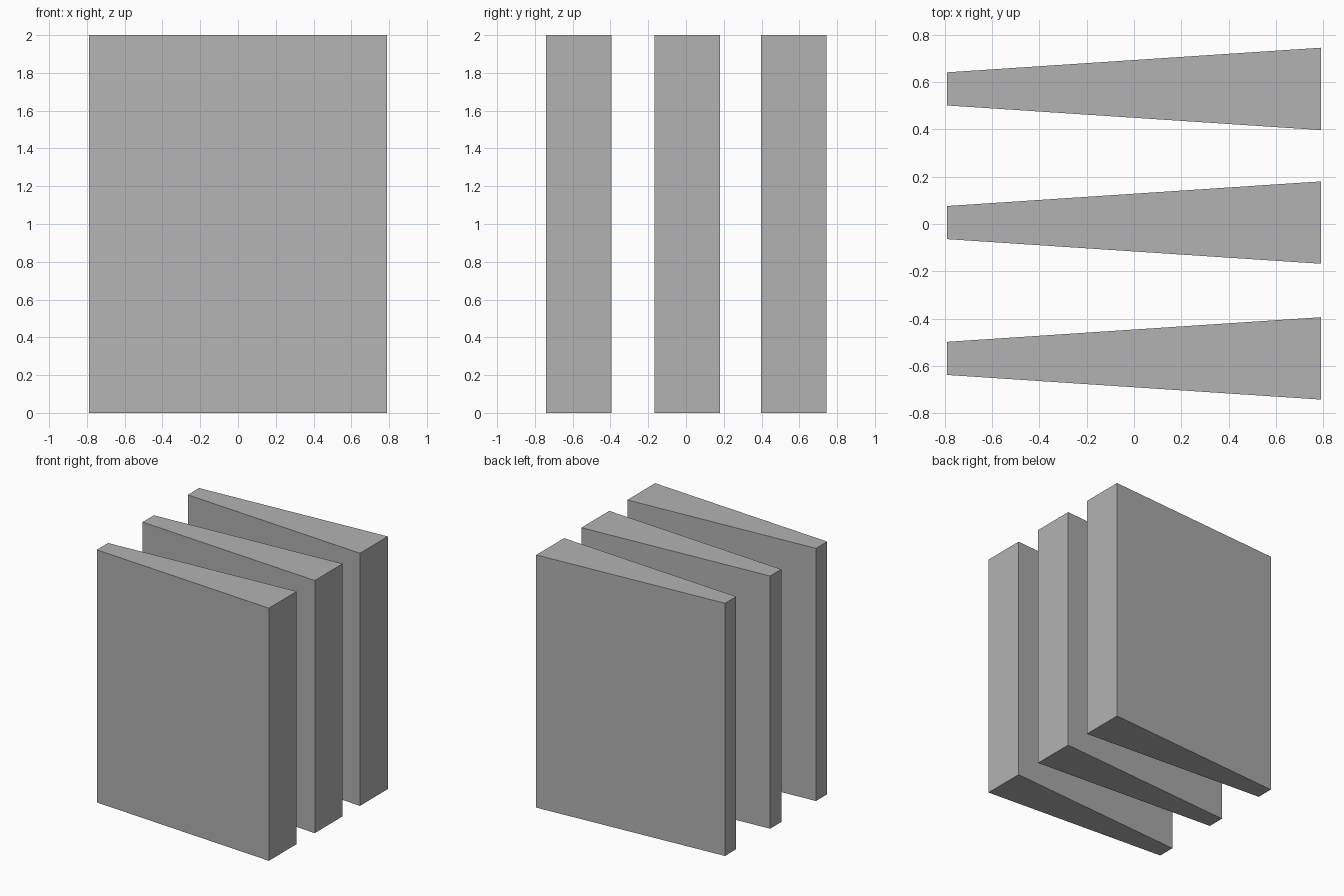
import bpy
import bmesh

cube = bpy.data.objects.get("Cube")
if cube:
    bpy.data.objects.remove(cube, do_unlink=True)

# Single plain grey
grey = bpy.data.materials.new("plain_grey")
grey.use_nodes = True
colour = (0.45, 0.45, 0.45, 1)
grey.diffuse_color = colour
grey.node_tree.nodes["Principled BSDF"].inputs["Base Color"].default_value = colour

HALF_LENGTH, HEIGHT = 0.79, 2.0
NARROW, WIDE = 0.07, 0.174  # half thickness at each end


def tapered_slab(name, y):
    """Upright slab, thin at -x and thick at +x."""
    bm = bmesh.new()
    outline = [(-HALF_LENGTH, -NARROW), (HALF_LENGTH, -WIDE),
               (HALF_LENGTH, WIDE), (-HALF_LENGTH, NARROW)]
    base = bm.faces.new([bm.verts.new((px, py, 0)) for px, py in outline])
    top = bmesh.ops.extrude_face_region(bm, geom=[base], use_keep_orig=True)
    verts = [g for g in top["geom"] if isinstance(g, bmesh.types.BMVert)]
    bmesh.ops.translate(bm, verts=verts, vec=(0, 0, HEIGHT))
    bmesh.ops.recalc_face_normals(bm, faces=bm.faces)
    mesh = bpy.data.meshes.new(name)
    bm.to_mesh(mesh)
    bm.free()
    mesh.materials.append(grey)
    slab = bpy.data.objects.new(name, mesh)
    slab.location.y = y
    bpy.context.collection.objects.link(slab)


# Three parallel slabs
for name, y in (("front_slab", -0.568), ("middle_slab", 0.006), ("back_slab", 0.571)):
    tapered_slab(name, y)
